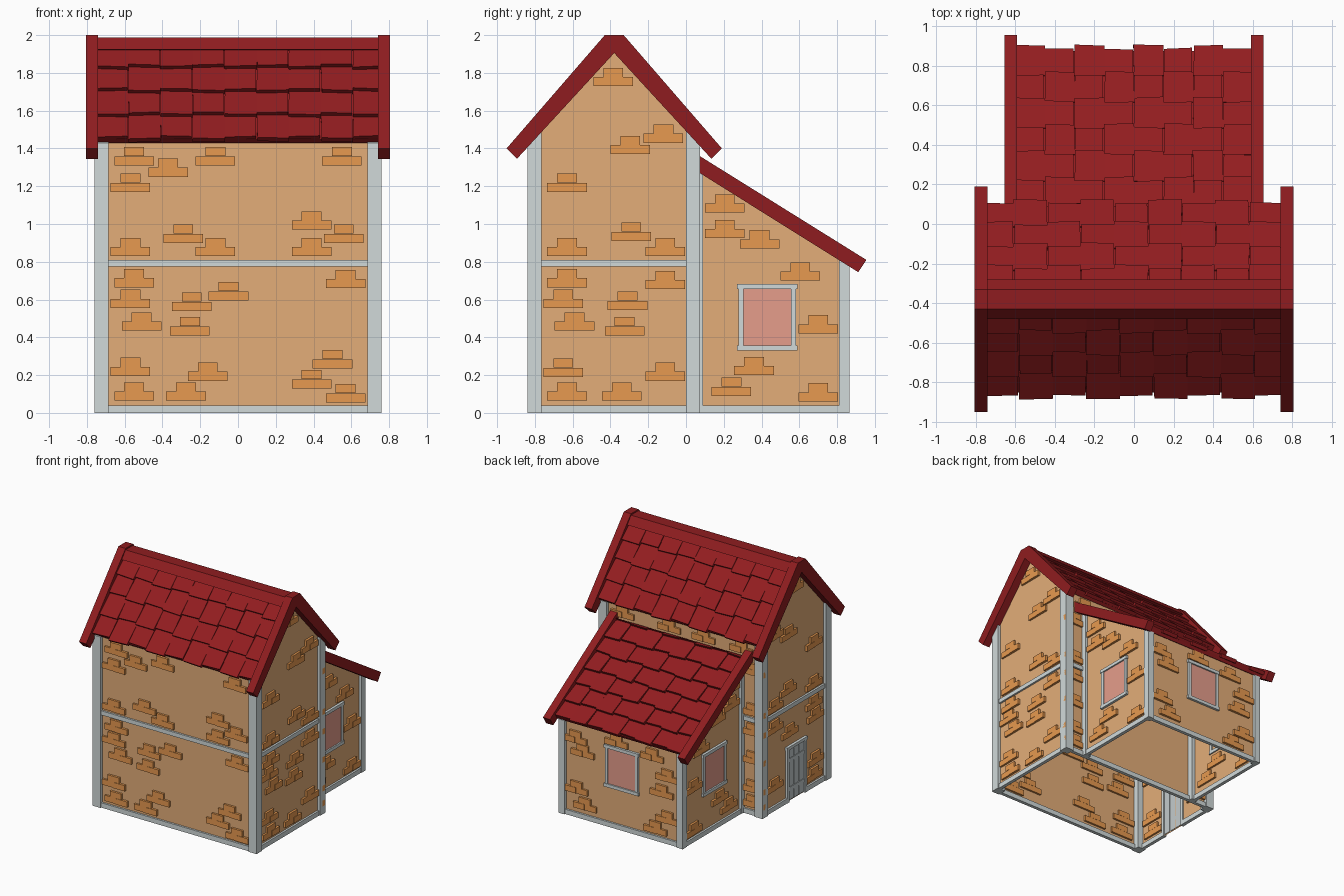
import bpy, bmesh, math, random
from mathutils import Vector

if "Cube" in bpy.data.objects:
    bpy.data.objects.remove(bpy.data.objects["Cube"])
random.seed(4)


def mat(name, r, g, b):
    m = bpy.data.materials.new(name)
    m.diffuse_color = (r, g, b, 1)
    m.use_nodes = True
    m.node_tree.nodes["Principled BSDF"].inputs["Base Color"].default_value = m.diffuse_color
    return m


TILE = mat("red tile", 0.29, 0.012, 0.014)
TRIM = mat("dark red trim", 0.275, 0.012, 0.014)
WALL = mat("tan plaster", 0.77, 0.42, 0.19)
BRICK = mat("orange brick", 0.80, 0.32, 0.08)
GREY = mat("grey timber", 0.64, 0.70, 0.70)
GLASS = mat("pink glass", 0.79, 0.34, 0.26)
DOOR = mat("door grey", 0.55, 0.60, 0.61)


def finish(name, bm, m):
    me = bpy.data.meshes.new(name)
    bm.to_mesh(me)
    bm.free()
    me.materials.append(m)
    ob = bpy.data.objects.new(name, me)
    bpy.context.collection.objects.link(ob)


def loft(bm, a, b):
    """Closed solid between two matching outlines."""
    va, vb = [bm.verts.new(p) for p in a], [bm.verts.new(p) for p in b]
    fs = [bm.faces.new(va), bm.faces.new(vb[::-1])]
    for i in range(len(a)):
        j = (i + 1) % len(a)
        fs.append(bm.faces.new((va[j], va[i], vb[i], vb[j])))
    bmesh.ops.recalc_face_normals(bm, faces=fs)


def prism(bm, yz, x0, x1):
    loft(bm, [(x0, y, z) for y, z in yz], [(x1, y, z) for y, z in yz])


def box(bm, p, q):
    prism(bm, [(p[1], p[2]), (q[1], p[2]), (q[1], q[2]), (p[1], q[2])], p[0], q[0])


# Wall frames: u runs along the wall, d is distance outwards
AX = 0.555
SIDES = {
    "main_right": lambda u, z, d: (0.735 + d, u, z),
    "main_left": lambda u, z, d: (-0.735 - d, u, z),
    "main_front": lambda u, z, d: (u, -0.815 - d, z),
    "main_back": lambda u, z, d: (u, 0.045 + d, z),
    "annex_right": lambda u, z, d: (AX + d, u, z),
    "annex_left": lambda u, z, d: (-AX - d, u, z),
    "annex_back": lambda u, z, d: (u, 0.84 + d, z),
}


def wbox(bm, side, u0, u1, z0, z1, d0, d1):
    f = SIDES[side]
    box(bm, f(u0, z0, d0), f(u1, z1, d1))


# Wall sheets
C = -0.385
gable = [(-0.815, 0), (0.045, 0), (0.045, 1.46), (C, 1.94), (-0.815, 1.46)]
annex = [(0.045, 0), (0.84, 0), (0.84, 0.80), (0.045, 1.30)]
rect = lambda u, z: [(-u, 0), (u, 0), (u, z), (-u, z)]
outlines = {"main_right": gable, "main_left": gable, "main_front": rect(0.735, 1.46),
            "main_back": rect(0.735, 1.46), "annex_right": annex,
            "annex_left": annex, "annex_back": rect(AX, 0.80)}
OUT = {"right": Vector((1, 0, 0)), "left": Vector((-1, 0, 0)),
       "front": Vector((0, -1, 0)), "back": Vector((0, 1, 0))}
for side, pts in outlines.items():
    bm = bmesh.new()
    f = bm.faces.new([bm.verts.new(SIDES[side](u, z, 0)) for u, z in pts])
    f.normal_update()
    if f.normal.dot(OUT[side.split("_")[1]]) < 0:
        f.normal_flip()
    finish(side + "_wall", bm, WALL)

# Corner posts with tops cut to the roof slope
bm = bmesh.new()
for s in (-1, 1):
    for lo, hi, zl, zh in ((-0.84, -0.765, 1.43, 1.51), (0.0, 0.073, 1.51, 1.43)):
        prism(bm, [(lo, 0), (hi, 0), (hi, zh), (lo, zl)], s * 0.685, s * 0.76)
    for lo, hi, zl, zh in ((0.035, 0.09, 1.31, 1.28), (0.81, 0.865, 0.82, 0.785)):
        prism(bm, [(lo, 0), (hi, 0), (hi, zh), (lo, zl)], s * (AX - 0.035), s * (AX + 0.02))
finish("corner_posts", bm, GREY)

# Horizontal beams
bm = bmesh.new()
for side in SIDES:
    if side.startswith("main"):
        u0, u1 = (-0.69, 0.69) if side[5:] in ("front", "back") else (-0.77, 0.0)
        wbox(bm, side, u0, u1, 0.775, 0.81, -0.012, 0.016)
    else:
        u0, u1 = (-AX + 0.03, AX - 0.03) if side == "annex_back" else (0.09, 0.81)
    if side == "main_left":  # gap at the door
        wbox(bm, side, u0, -0.52, 0, 0.04, -0.012, 0.016)
        wbox(bm, side, -0.27, u1, 0, 0.04, -0.012, 0.016)
    else:
        wbox(bm, side, u0, u1, 0, 0.04, -0.012, 0.016)
finish("wall_beams", bm, GREY)

# Brick clusters: two bricks with one on top
front = [(-.55, 1.31), (-.37, 1.25), (-.12, 1.31), (.55, 1.31), (-.57, 1.17), (-.57, .83),
         (-.29, .90), (-.12, .83), (.39, .97), (.39, .83), (.56, .90), (-.55, .665),
         (-.57, .555), (-.51, .435), (-.05, .595), (-.245, .54), (-.255, .41), (.57, .66),
         (-.57, .195), (-.55, .065), (-.16, .17), (-.275, .065), (.5, .235), (.39, .13), (.57, .055)]
side_m = [(C, 1.73), (-.12, 1.43), (-.295, 1.37), (-.63, 1.17), (-.29, .91), (-.63, .83),
          (-.11, .83), (-.63, .665), (-.65, .555), (-.59, .435), (-.11, .655), (-.31, .545),
          (-.325, .41), (-.65, .19), (-.63, .065), (-.11, .17), (-.34, .065)]
side_a = [(.205, 1.06), (.205, .925), (.39, .87), (.605, .70), (.7, .42), (.36, .2), (.24, .09), (.7, .06)]
back_a = [(.43, .62), (.36, .52), (.42, .20), (.34, .08), (.05, .69), (-.28, .66),
          (-.42, .52), (-.37, .38), (-.42, .17), (-.31, .06)]
back_m = [(x, 1.33) for x in (-.55, -.2, .12, .55)] + \
         [(s * 0.655, z) for s in (-1, 1) for z in (.065, .19, .43, .665, .83, 1.17)]
door_side = [(u, z) for u, z in side_m if not (-0.6 < u < -0.2 and z < 0.5)]
for side, spots in (("main_front", front), ("main_right", side_m), ("main_left", door_side),
                    ("main_back", back_m), ("annex_right", side_a), ("annex_left", side_a),
                    ("annex_back", back_a)):
    bm = bmesh.new()
    for u, z in spots:
        for du, dz, d in ((-0.0525, 0, 0.016), (0.0525, 0, 0.02), (0, 0.049, 0.018)):
            wbox(bm, side, u + du - 0.0525, u + du + 0.0525, z + dz, z + dz + 0.048, -0.016, d)
    finish(side + "_bricks", bm, BRICK)

# Annex windows
for side, c in (("annex_right", 0.43), ("annex_left", 0.43), ("annex_back", 0.0)):
    bm = bmesh.new()
    wbox(bm, side, c - 0.14, c + 0.14, 0.345, 0.665, 0.001, 0.008)
    finish(side + "_window_glass", bm, GLASS)
    bm = bmesh.new()
    for z in (0.33, 0.655):
        wbox(bm, side, c - 0.16, c + 0.16, z, z + 0.027, -0.01, 0.02)
    for u in (-0.152, 0.126):
        wbox(bm, side, c + u, c + u + 0.026, 0.35, 0.66, -0.01, 0.016)
    finish(side + "_window_frame", bm, GREY)

# Plank door on the left side
bm = bmesh.new()
for u in (-0.525, -0.292):
    wbox(bm, "main_left", u, u + 0.025, 0, 0.44, -0.012, 0.018)
wbox(bm, "main_left", -0.53, -0.262, 0.44, 0.465, -0.012, 0.022)
finish("door_frame", bm, GREY)
bm = bmesh.new()
for i in range(3):
    u = -0.5 + i * 0.0695
    wbox(bm, "main_left", u + 0.003, u + 0.066, 0.01, 0.44, -0.004, 0.008)
for z in (0.09, 0.33):
    wbox(bm, "main_left", -0.497, -0.295, z, z + 0.03, 0.0, 0.013)
finish("door_planks", bm, DOOR)


def slope(name, eave, up, length, half, w, first, step, flip=1):
    """Roof sheet with overlapping staggered tiles; eave and up are (y, z)."""
    n = (up[1], -up[0]) if up[0] < 0 else (-up[1], up[0])
    P = lambda x, s, h: (x * flip, eave[0] + up[0] * s + n[0] * h, eave[1] + up[1] * s + n[1] * h)
    bm = bmesh.new()
    sec = ((0.03, -0.028), (length, -0.028), (length, 0), (0.03, 0))
    loft(bm, [P(-half, *q) for q in sec], [P(half, *q) for q in sec])
    for r in range(math.ceil(length / step - 0.1)):
        for k in range(-1, int(2 * half / w) + 2):
            odd = (k + r) % 2
            cut = 0.006 * odd  # open joint on one side of each pair
            a, b = max(first + k * w, -half), min(first + (k + 1) * w - cut, half)
            if b - a < 0.01:
                continue
            s0 = r * step + 0.014 + 0.018 * odd + random.uniform(-0.003, 0.003)
            s1 = min(r * step + step * 1.15, length)
            h = 0.030 - 0.007 * odd
            sk, lean = random.uniform(-0.004, 0.004), random.uniform(-0.004, 0.004)
            loft(bm, [P(a + lean, s0 + sk, 0.0), P(a, s1, -0.01), P(a, s1, 0.006), P(a + lean, s0 + sk, h)],
                 [P(b, s0 - sk, 0.0), P(b, s1, -0.01), P(b, s1, 0.006), P(b, s0 - sk, h)])
    finish(name, bm, TILE)


# Roof surfaces
R = -0.38
slope("main_roof_front", (-0.87, 1.425), (0.655, 0.755), 0.735, 0.745, 0.17, -0.58, 0.168)
slope("main_roof_back", (0.11, 1.425), (-0.655, 0.755), 0.735, 0.745, 0.17, -0.58, 0.168, -1)
slope("annex_roof", (0.90, 0.79), (-0.847, 0.531), 0.985, 0.595, 0.15, -0.60, 0.157)

# Ridge cap
bm = bmesh.new()
prism(bm, [(R - .10, 1.925), (R - .05, 1.988), (R + .05, 1.988), (R + .10, 1.925), (R, 1.91)], -0.745, 0.745)
finish("ridge_cap", bm, TRIM)

# Barge boards
bm = bmesh.new()
left = [(-0.05, 2.0), (-0.57, 1.40), (-0.515, 1.345)]
prof = [(R + y, z) for y, z in left] + [(R, 1.905)] + [(R - y, z) for y, z in left[::-1]]
shed = [(0.05, 1.374), (0.05, 1.284), (0.912, 0.745), (0.955, 0.81)]
for s in (-1, 1):
    prism(bm, prof, s * 0.74, s * 0.806)
    prism(bm, shed, s * 0.59, s * 0.655)
finish("barge_boards", bm, TRIM)
